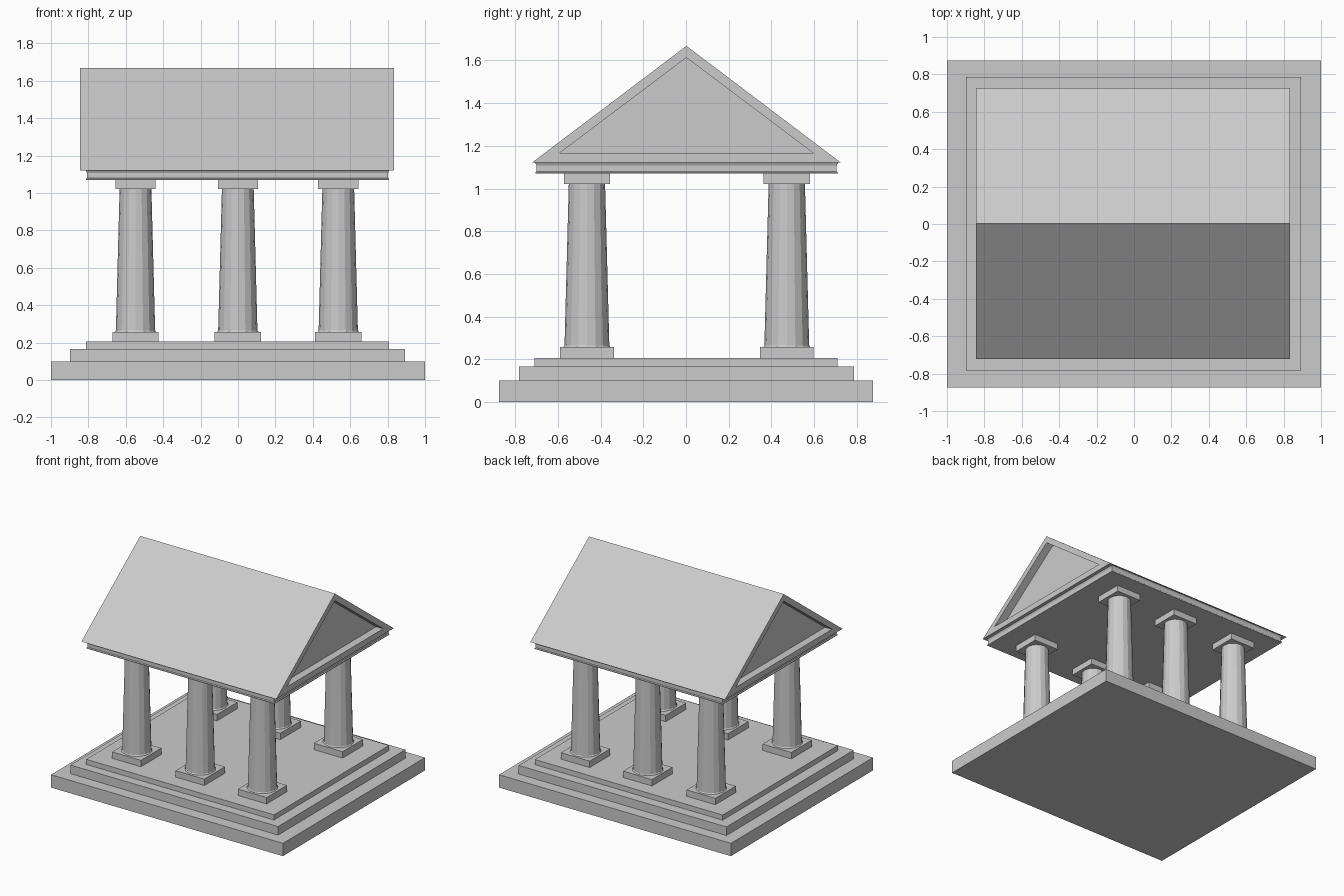
import bpy, bmesh
from math import cos, sin, pi

if "Cube" in bpy.data.objects:
    bpy.data.objects.remove(bpy.data.objects["Cube"])


def loft(name, rings):
    """Skin equal-length point rings into a closed, flat-faced solid."""
    bm = bmesh.new()
    vs = [[bm.verts.new(p) for p in r] for r in rings]
    n = len(vs[0])
    for a, b in zip(vs, vs[1:]):
        for i in range(n):
            j = (i + 1) % n
            bm.faces.new((a[i], a[j], b[j], b[i]))
    bm.faces.new(vs[0][::-1])
    bm.faces.new(vs[-1])
    bmesh.ops.recalc_face_normals(bm, faces=bm.faces)
    me = bpy.data.meshes.new(name)
    bm.to_mesh(me)
    bm.free()
    ob = bpy.data.objects.new(name, me)
    bpy.context.collection.objects.link(ob)
    return ob


def rect(cx, cy, hx, hy, z):
    return [(cx + sx * hx, cy + sy * hy, z)
            for sx, sy in ((-1, -1), (1, -1), (1, 1), (-1, 1))]


def box(name, cx, cy, hx, hy, z0, z1):
    return loft(name, [rect(cx, cy, hx, hy, z) for z in (z0, z1)])


def circle(cx, cy, r, z, n=16):
    return [(cx + r * cos(2 * pi * i / n), cy + r * sin(2 * pi * i / n), z)
            for i in range(n)]


# Stepped base
box("base_step_lower", 0, 0, 1.0, 0.875, 0, 0.10)
box("base_step_middle", -0.003, 0.002, 0.896, 0.784, 0.10, 0.167)
box("base_step_upper", -0.003, 0, 0.81, 0.709, 0.167, 0.207)

# Columns: plinth, tapered shaft, capital
for x in (-0.548, -0.001, 0.536):
    for y in (-0.464, 0.472):
        box("column_plinth", x, y, 0.124, 0.126, 0.207, 0.257)
        loft("column_shaft", [circle(x, y, r, z) for r, z in
                              ((0.11, 0.257), (0.105, 0.265), (0.085, 1.022))])
        box("column_capital", x, y, 0.107, 0.108, 1.022, 1.07)

# Moulded entablature under the roof
loft("entablature", [rect(-0.003, 0.003, 0.807 + e, 0.705 + e, z) for e, z in
                     ((0.004, 1.07), (0.004, 1.075), (-0.002, 1.08),
                      (-0.002, 1.108), (0.005, 1.122))])


# Gable roof with a recessed pediment at each end
def gable(x, inner):
    half, low, top = (0.593, 1.167, 1.613) if inner else (0.724, 1.121, 1.668)
    return [(x - 0.005, 0.002 + y, z) for y, z in ((-half, low), (half, low), (0, top))]


L, D = 0.84, 0.06
loft("roof", [gable(x, i) for x, i in
              ((-L + D, True), (-L, True), (-L, False),
               (L, False), (L, True), (L - D, True))])
